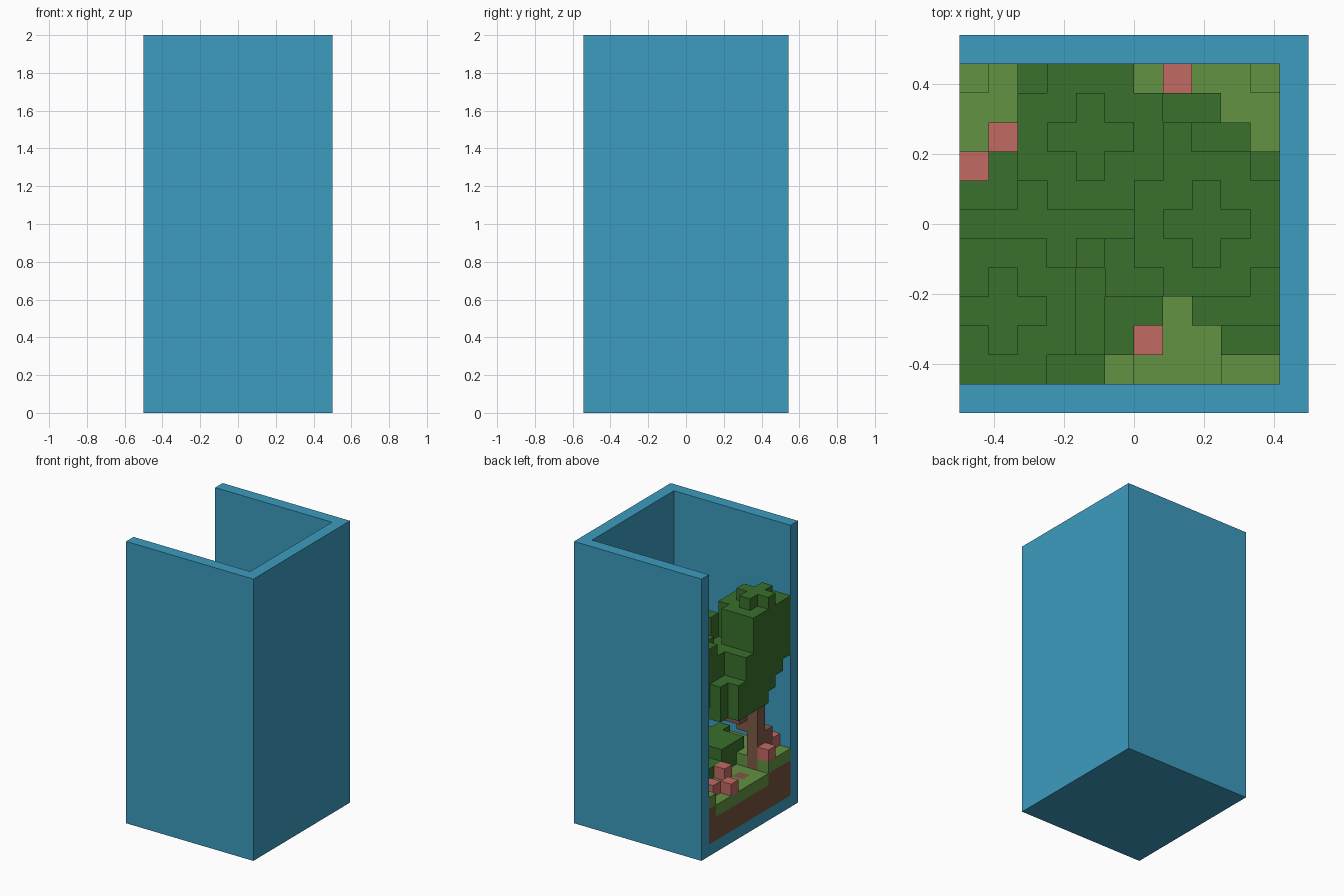
import bpy, bmesh
from mathutils import Vector

cube = bpy.data.objects.get("Cube")
if cube:
    bpy.data.objects.remove(cube, do_unlink=True)

UNIT = 1 / 12
NX, NY, NZ = 12, 13, 24
cells = {}          # (i, j, k) -> part name


def box(part, i, j, k):
    """Fill half-open ranges of grid cells, kept inside the planter."""
    for a in range(max(i[0], 0), min(i[1], NX)):
        for b in range(max(j[0], 0), min(j[1], NY)):
            for c in range(*k):
                cells.setdefault((a, b, c), part)


def disc(part, ci, cj, r, k):
    """Square layer with its four corner cells cut off."""
    box(part, (ci - r, ci + r + 1), (cj - r + 1, cj + r), k)
    box(part, (ci - r + 1, ci + r), (cj - r, cj + r + 1), k)


def tree(name, ci, cj, base, low, top):
    """Straight trunk, rounded crown and a small cross on top."""
    box(name + "_trunk", (ci, ci + 1), (cj, cj + 1), (base, low + 2))
    disc(name + "_crown", ci, cj, 2, (low, top))
    disc(name + "_crown", ci, cj, 1, (top, top + 1))


# Open planter case: floor and three walls
box("case", (0, NX), (0, NY), (0, 1))
box("case", (NX - 1, NX), (0, NY), (1, NZ))
box("case", (0, NX), (0, 1), (1, NZ))
box("case", (0, NX), (NY - 1, NY), (1, NZ))

# Soil with stepped turf; a bare root shows in the turf
box("root", (1, 2), (5, 6), (3, 4))
box("tall_trunk", (1, 2), (3, 4), (4, 5))
for i in range(NX - 1):
    for j in range(1, NY - 1):
        raised = (i < 6 and j < 4) or (i > 8 and j == 1) or (j == 11 and i in (0, 10))
        top = 5 if raised else 4
        box("soil", (i, i + 1), (j, j + 1), (1, top - 1))
        box("grass", (i, i + 1), (j, j + 1), (top - 1, top))

# Flowers
for i, j, k in [(0, 8, 4), (1, 9, 4), (2, 6, 4), (0, 3, 5), (1, 1, 5), (6, 2, 4), (7, 11, 4)]:
    box("flowers", (i, i + 1), (j, j + 1), (k, k + 1))

# Low bush
box("bush", (3, 6), (3, 6), (4, 6))
box("bush", (3, 6), (6, 8), (4, 5))
box("bush", (5, 7), (3, 4), (4, 6))
box("bush", (5, 6), (2, 3), (5, 6))

# Tall tree with root and branch
box("tall_trunk", (1, 2), (2, 3), (5, 7))
box("tall_trunk", (2, 4), (4, 5), (8, 9))
box("tall_trunk", (2, 3), (3, 4), (7, 9))
tree("tall", 1, 3, 4, 13, 18)
leaf = "tall_crown"
box(leaf, (0, 4), (2, 3), (12, 13))
box(leaf, (0, 4), (3, 4), (11, 13))
box(leaf, (0, 4), (4, 6), (10, 13))
box(leaf, (0, 2), (6, 7), (10, 15))
box(leaf, (2, 3), (6, 8), (10, 15))
box(leaf, (0, 2), (7, 8), (10, 13))
box(leaf, (4, 5), (2, 5), (12, 15))
box(leaf, (3, 5), (1, 2), (12, 14))
box(leaf, (3, 4), (5, 6), (13, 15))
box(leaf, (4, 5), (5, 6), (12, 17))

# Rear tree
tree("rear", 4, 9, 4, 11, 16)
leaf = "rear_crown"
box(leaf, (1, 4), (8, 9), (10, 13))
box(leaf, (3, 6), (6, 7), (11, 15))
box(leaf, (2, 3), (11, 12), (11, 14))
box(leaf, (6, 9), (10, 11), (11, 14))

# Inner tree
tree("inner", 8, 6, 4, 12, 17)
leaf = "inner_crown"
box(leaf, (6, 10), (9, 10), (11, 15))
box(leaf, (7, 8), (9, 10), (15, 17))
box(leaf, (10, 11), (8, 9), (12, 15))
box(leaf, (8, 11), (3, 4), (11, 15))
box(leaf, (9, 11), (2, 3), (11, 13))
box(leaf, (5, 7), (4, 6), (12, 16))
box(leaf, (10, 11), (4, 5), (12, 15))

# Materials
COLOURS = {
    "blue": (0.045, 0.332, 0.521),
    "leaf green": (0.042, 0.162, 0.025),
    "grass green": (0.122, 0.287, 0.054),
    "flower pink": (0.539, 0.144, 0.127),
    "soil brown": (0.175, 0.083, 0.045),
    "bark brown": (0.22, 0.1, 0.062),
}
materials = {}
for name, rgb in COLOURS.items():
    mat = bpy.data.materials.new(name)
    mat.use_nodes = True
    mat.diffuse_color = (*rgb, 1)
    mat.node_tree.nodes["Principled BSDF"].inputs["Base Color"].default_value = (*rgb, 1)
    materials[name] = mat
PART_COLOUR = {"case": "blue", "soil": "soil brown", "grass": "grass green",
               "flowers": "flower pink", "root": "bark brown", "bush": "leaf green"}


def colour_of(part):
    return PART_COLOUR.get(part, "bark brown" if part.endswith("trunk") else "leaf green")


def build(part):
    """Mesh the exposed cell sides of one part, then merge flat areas."""
    bm = bmesh.new()
    verts = {}

    def vert(p):
        key = tuple(round(v) for v in p)
        if key not in verts:
            verts[key] = bm.verts.new(((key[0] - NX / 2) * UNIT,
                                       (key[1] - NY / 2) * UNIT, key[2] * UNIT))
        return verts[key]

    for cell, owner in cells.items():
        if owner != part:
            continue
        for axis in range(3):
            u, v, n = Vector(), Vector(), Vector()
            n[axis], u[(axis + 1) % 3], v[(axis + 2) % 3] = 1, 1, 1
            for side in (0, 1):
                step = n if side else -n
                if tuple(round(a + b) for a, b in zip(cell, step)) in cells:
                    continue
                o = Vector(cell) + n * side
                ring = [o, o + u, o + u + v, o + v]
                bm.faces.new([vert(p) for p in (ring if side else ring[::-1])])
    bmesh.ops.dissolve_limit(bm, angle_limit=0.01, verts=bm.verts, edges=bm.edges)
    mesh = bpy.data.meshes.new(part)
    bm.to_mesh(mesh)
    bm.free()
    mesh.materials.append(materials[colour_of(part)])
    bpy.context.collection.objects.link(bpy.data.objects.new(part, mesh))


for part in sorted(set(cells.values())):
    build(part)
